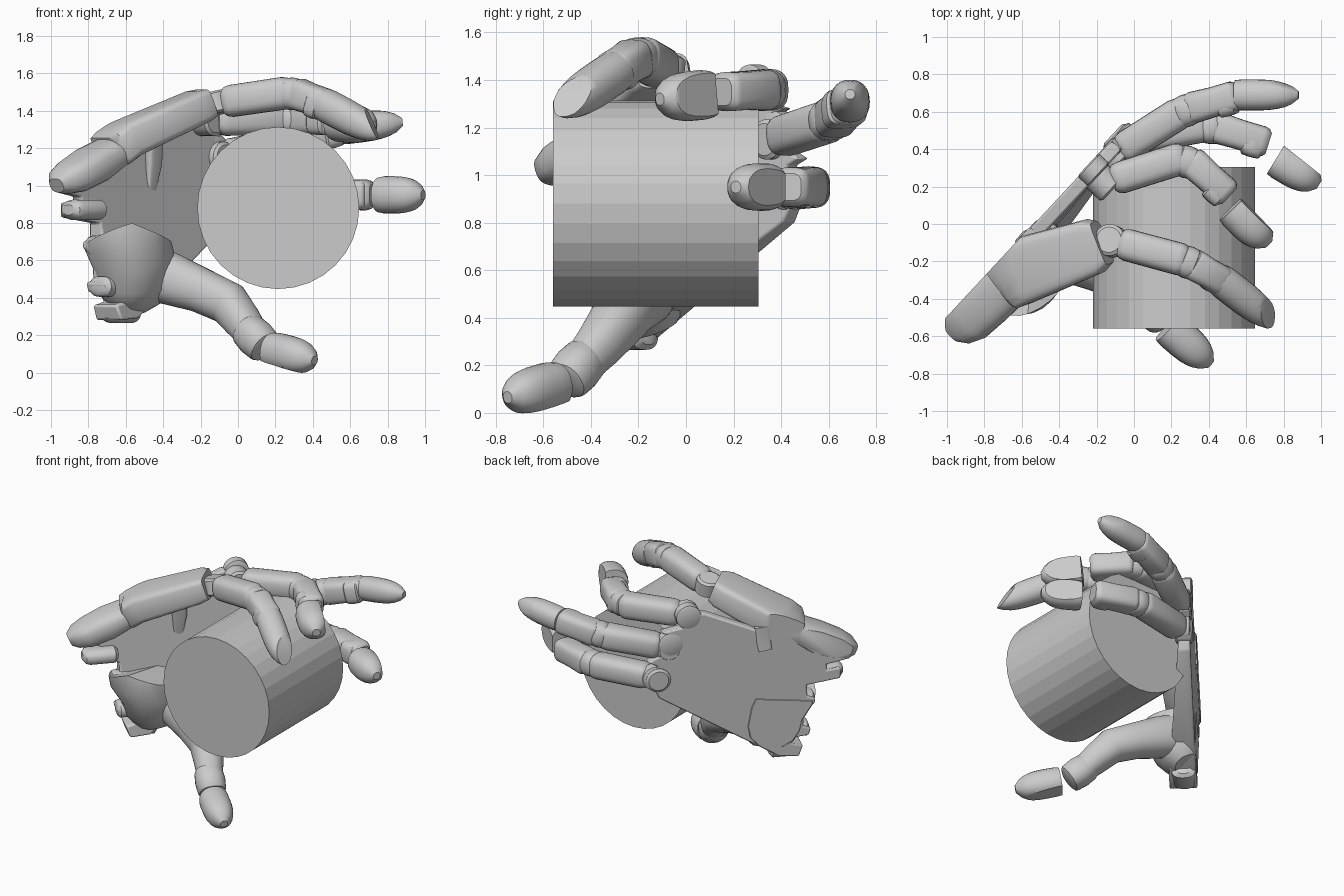
import bpy, bmesh, math
from mathutils import Vector

cube = bpy.data.objects.get("Cube")
if cube:
    bpy.data.objects.remove(cube, do_unlink=True)

grey = bpy.data.materials.new("plain_grey")
grey.use_nodes = True
grey.diffuse_color = (0.6, 0.6, 0.6, 1)
grey.node_tree.nodes["Principled BSDF"].inputs["Base Color"].default_value = (0.6, 0.6, 0.6, 1)

ALONG = Vector((0.681, 0.733, 0))     # wrist to fingers, in the palm plane
INWARD = Vector((0.733, -0.681, 0))   # out of the palm side
WRIST = Vector((-0.98, -0.48, 0))
UP = Vector((0, 0, 1))
BACK_CUT = (WRIST - INWARD * .005, -INWARD)


def on_palm(t, z, depth=0):
    return WRIST + ALONG * t * 1.352 + INWARD * depth + UP * z


def finish(name, bm, angle=35, bevel=0):
    bmesh.ops.recalc_face_normals(bm, faces=bm.faces[:])
    mesh = bpy.data.meshes.new(name)
    bm.to_mesh(mesh)
    bm.free()
    mesh.materials.append(grey)
    obj = bpy.data.objects.new(name, mesh)
    bpy.context.collection.objects.link(obj)
    if bevel:
        mod = obj.modifiers.new("soft_edges", 'BEVEL')
        mod.width, mod.segments = bevel, 2
    if angle:
        bpy.ops.object.select_all(action='DESELECT')
        obj.select_set(True)
        bpy.context.view_layer.objects.active = obj
        bpy.ops.object.shade_smooth_by_angle(angle=math.radians(angle))
    return obj


def loft(name, stations, power=0.75, up=UP, cuts=()):
    """Tube through (x, y, z, half_width, half_height) stations; cuts are (point, normal)."""
    bm = bmesh.new()
    rings, n = [], 24
    pts = [Vector(s[:3]) for s in stations]
    for i, s in enumerate(stations):
        axis = (pts[min(i + 1, len(pts) - 1)] - pts[max(i - 1, 0)]).normalized()
        side = axis.cross(up).normalized()
        top = side.cross(axis)
        ring = []
        for k in range(n):
            c, d = math.cos(math.tau * k / n), math.sin(math.tau * k / n)
            c, d = (math.copysign(abs(v) ** power, v) for v in (c, d))
            ring.append(bm.verts.new(pts[i] + side * c * s[3] + top * d * s[4]))
        rings.append(ring)
    for a, b in zip(rings, rings[1:]):
        for k in range(n):
            bm.faces.new((a[k], a[(k + 1) % n], b[(k + 1) % n], b[k]))
    bm.faces.new(rings[0])
    bm.faces.new(rings[-1])
    for point, normal in cuts:
        res = bmesh.ops.bisect_plane(bm, geom=bm.verts[:] + bm.edges[:] + bm.faces[:],
                                     plane_co=point, plane_no=normal, clear_outer=True)
        edges = [e for e in res['geom_cut'] if isinstance(e, bmesh.types.BMEdge)]
        if edges:
            bmesh.ops.contextual_create(bm, geom=edges)
    return finish(name, bm)


def bone(name, a, b, ra, rb, flare=1.0, power=0.7):
    """Phalanx with rounded ends."""
    a, b = Vector(a), Vector(b)
    profile = ((0, .7), (.05, .92), (.12, 1), (.5, flare), (.88, 1), (.95, .92), (1, .7))
    loft(name, [(*a.lerp(b, t), *[(ra + (rb - ra) * t) * k] * 2) for t, k in profile], power)


def fingertip(name, a, b, r, nail, depth):
    """Bullet-shaped tip with a flat nail face on the side the nail vector points to."""
    a, b = Vector(a), Vector(b)
    stations = [(*a, r * .95, r * .95)]
    for i in range(1, 10):
        t = i / 9
        k = max(0.25, (1 - max(0, (t - .25) / .75) ** 2.8) ** 0.5)
        stations.append((*a.lerp(b, t), r * k, r * k))
    nail = Vector(nail).normalized()
    loft(name, stations, 0.9, cuts=[(a.lerp(b, .6) + nail * depth * r, nail)])


def disc(name, centre, r, width, axis):
    """Hinge disc with chamfered rims."""
    c, axis = Vector(centre), Vector(axis).normalized()
    profile = ((-1, .8), (-.8, 1), (.8, 1), (1, .8))
    loft(name, [(*(c + axis * width * t), r * k, r * k) for t, k in profile], 1)


# Gripped cylinder, flat sided
bm = bmesh.new()
bmesh.ops.create_cone(bm, cap_ends=True, segments=32, radius1=.433, radius2=.433, depth=.865)
for v in bm.verts:
    v.co = Vector((v.co.x + .215, v.co.z - .1275, v.co.y + .88))
finish("gripped_cylinder", bm, angle=0)

# Palm plate with wrist tabs and webs between the fingers, thicker towards the heel
outline = [(-.02, 1.04), (-.02, .97), (.1, .94), (.1, .9), (.03, .91), (.03, .83), (.2, .8),
           (.2, .72), (.16, .7), (.16, .66), (.21, .64), (.22, .5), (.18, .48), (.19, .43),
           (.26, .42), (.28, .38), (.22, .36), (.24, .28), (.34, .29), (.95, .8), (.98, .88),
           (.96, 1.04), (1.01, 1.07), (.9, 1.14), (.88, 1.25), (.94, 1.28), (.83, 1.31),
           (.8, 1.4), (.72, 1.4), (.42, 1.22), (.15, 1.15)]
bm = bmesh.new()
face = bm.faces.new([bm.verts.new(on_palm(t, z)) for t, z in outline])
res = bmesh.ops.extrude_face_region(bm, geom=[face])
for v in res['geom']:
    if isinstance(v, bmesh.types.BMVert):
        v.co += INWARD * (.075 + .2 * max(0, .85 - v.co.z))
finish("palm_plate", bm, bevel=.012)

# Round covers over the three finger hinges on the back of the hand
for name, t, z in (("middle", .8, 1.38), ("ring", .89, 1.19), ("little", .97, .95)):
    disc(f"{name}_hinge_cover", on_palm(t, z, .035), .085, .04, INWARD)

# Rounded wrist lugs on the palm side
for i, (t, z, length) in enumerate(((.1, .87, .12), (.2, .68, .06), (.22, .46, .05), (.31, .32, .1))):
    mid = on_palm(t, z, .085)
    profile = ((-1, .5), (-.85, .85), (-.6, 1), (.8, 1), (1, .6))
    loft(f"wrist_lug_{i + 1}", [(*(mid + ALONG * length * s), .08 * k, .055 * k) for s, k in profile], .85)

# Thumb mount: a cup standing on the palm, flat against its back
cup = ((-.61, -.27, .82, .23, .2), (-.6, -.26, .72, .23, .22), (-.56, -.21, .6, .22, .21),
       (-.56, -.18, .48, .21, .19), (-.57, -.15, .4, .17, .15), (-.58, -.13, .35, .1, .09))
loft("thumb_mount", cup, .9, up=INWARD,
     cuts=[(Vector((-.58, -.25, .76)), Vector((-.35, .15, 1))),
           (Vector((-.55, -.25, .77)), Vector((.35, .1, 1))), BACK_CUT])

# Thumb
loft("thumb_shaft", [(-.5, -.15, .55, .13, .15), (-.36, -.18, .5, .13, .14), (-.2, -.24, .44, .12, .12),
                     (-.05, -.3, .37, .115, .115), (.02, -.37, .28, .1, .1), (.08, -.44, .2, .085, .085)], .9,
     cuts=[BACK_CUT])
bone("thumb_joint", (.04, -.41, .24), (.15, -.51, .13), .095, .095, 1.07, .9)
fingertip("thumb_tip", (.18, -.55, .12), (.41, -.75, .065), .1, (-.25, .1, -1), .78)

# Index base block, its hooks over the palm plate, and its wrist lug
loft("index_base", [(-.72, -.31, 1.18, .15, .08), (-.68, -.28, 1.2, .18, .1), (-.6, -.25, 1.25, .18, .1),
                    (-.22, -.12, 1.42, .15, .09), (-.17, -.1, 1.44, .12, .08)], .38, cuts=[BACK_CUT])
loft("index_base_hook", [(-.45, -.05, 1.24, .05, .03), (-.45, -.04, 1.12, .05, .025),
                         (-.47, -.03, .96, .03, .02)], .5, up=INWARD)
loft("index_back_hook", [(-.57, -.07, 1.26, .05, .03), (-.585, -.07, 1.16, .05, .02),
                         (-.6, -.07, 1.09, .045, .015)], .5, up=INWARD)
loft("index_wrist_lug", [(-.64, -.29, 1.2, .13, .08), (-.78, -.41, 1.11, .14, .1), (-.88, -.51, 1.05, .13, .09),
                         (-.94, -.56, 1.02, .1, .07), (-.97, -.59, 1.0, .05, .04)], .75, cuts=[BACK_CUT])

# Finger data: root, middle joint, far joint, tip start, tip end, tip radius, nail direction, nail depth
fingers = {
    "index": ((-.12, -.09, 1.44), (.29, -.2, 1.5), (.48, -.31, 1.43), (.45, -.29, 1.44),
              (.77, -.54, 1.27), .09, (.9, -.15, .45), .75),
    "middle": ((-.16, .22, 1.35), (.28, .36, 1.36), (.51, .15, 1.35), (.53, .09, 1.34),
               (.72, -.11, 1.32), .105, (.7, .7, .05), .6),
    "ring": ((-.11, .37, 1.15), (.27, .61, 1.23), (.56, .69, 1.3), (.54, .69, 1.3),
             (.88, .69, 1.34), .083, (.3, .9, .3), .85),
    "little": ((-.07, .44, .94), (.4, .53, .95), (.72, .43, .95), (.76, .35, .95),
               (.99, .21, .95), .1, (.62, .78, 0), .6),
}
for name, (root, mid, far, start, end, r, nail, depth) in fingers.items():
    root, mid, far = map(Vector, (root, mid, far))
    palm_side = Vector(nail).normalized() * -.018
    # hinge disc at the root, facing the back of the hand
    disc(f"{name}_knuckle", root, .085, .06, INWARD if name != "index" else (-.25, .1, 1))
    bone(f"{name}_proximal", root.lerp(mid, .1), mid, .086, .088)
    bone(f"{name}_joint", mid.lerp(root, .1), mid.lerp(far, .2), .083, .083, 1.06, .8)
    bone(f"{name}_middle", mid.lerp(far, .05), far, .086, .082, .96, .6)
    # raised rib under the far end of the middle section
    bone(f"{name}_rib", mid.lerp(far, .62) + palm_side, mid.lerp(far, .96) + palm_side, .08, .078, 1.04, .6)
    fingertip(f"{name}_tip", start, end, r, nail, depth)
